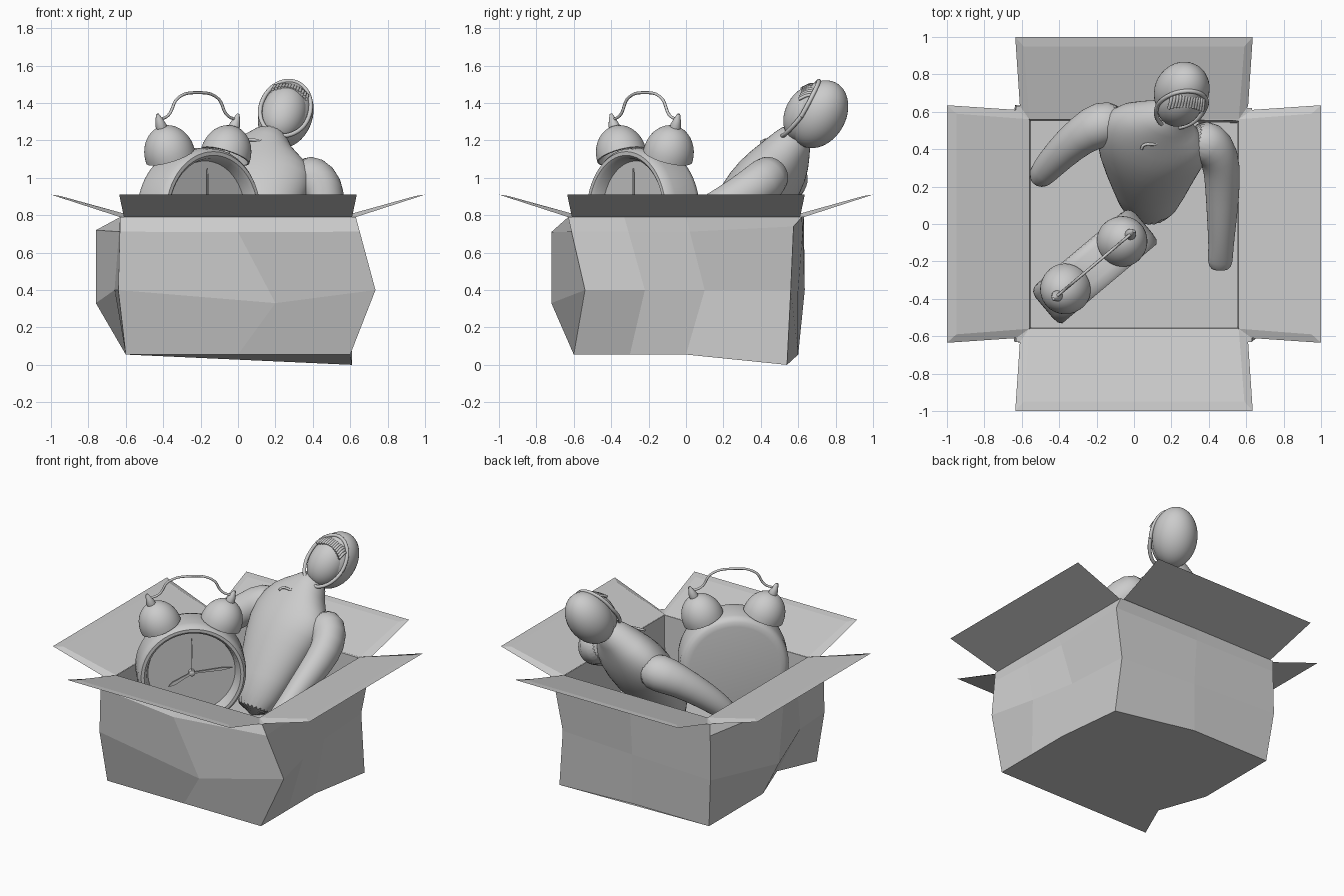
import bpy, bmesh, math
from mathutils import Vector, Matrix

if "Cube" in bpy.data.objects:
    bpy.data.objects.remove(bpy.data.objects["Cube"])


def loft(name, rings, smooth=0, matrix=None, closed_ends=True):
    """Skin a stack of equally sized rings and cap both ends."""
    bm = bmesh.new()
    vr = [[bm.verts.new(p) for p in r] for r in rings]
    n = len(rings[0])
    for a, b in zip(vr, vr[1:]):
        for i in range(n):
            j = (i + 1) % n
            bm.faces.new((a[i], a[j], b[j], b[i]))
    if closed_ends:
        bm.faces.new(vr[0])
        bm.faces.new(vr[-1])
    bmesh.ops.recalc_face_normals(bm, faces=bm.faces)
    me = bpy.data.meshes.new(name)
    bm.to_mesh(me)
    bm.free()
    ob = bpy.data.objects.new(name, me)
    bpy.context.collection.objects.link(ob)
    if matrix:
        ob.matrix_world = matrix
    if smooth:
        bpy.ops.object.select_all(action='DESELECT')
        ob.select_set(True)
        bpy.context.view_layer.objects.active = ob
        bpy.ops.object.shade_smooth_by_angle(angle=math.radians(smooth))
    return ob


def lathe(name, profile, matrix, n=48, smooth=35):
    """Revolve (radius, height) pairs about local z."""
    rings = [[(max(r, .002) * math.cos(2 * math.pi * i / n),
               max(r, .002) * math.sin(2 * math.pi * i / n), z) for i in range(n)]
             for r, z in profile]
    return loft(name, rings, smooth, matrix)


def limb(name, stations, side=(1, 0, 0), n=24):
    """Rounded body part: stations are (centre, half width, half depth)."""
    rings = []
    for k, (c, w, d) in enumerate(stations):
        a = Vector(stations[max(k - 1, 0)][0])
        b = Vector(stations[min(k + 1, len(stations) - 1)][0])
        t = (b - a).normalized()
        u = Vector(side)
        u = (u - t * u.dot(t)).normalized()
        v = t.cross(u)
        rings.append([Vector(c) + u * w * math.cos(2 * math.pi * i / n)
                      + v * d * math.sin(2 * math.pi * i / n) for i in range(n)])
    ob = loft(name, rings, 60)
    ob.modifiers.new("round", 'SUBSURF').levels = 1
    ob.modifiers["round"].render_levels = 1
    return ob


def wire(name, pts, r, matrix=None):
    cu = bpy.data.curves.new(name, 'CURVE')
    cu.dimensions = '3D'
    cu.bevel_depth = r
    cu.bevel_resolution = 2
    cu.use_fill_caps = True
    sp = cu.splines.new('BEZIER')
    sp.bezier_points.add(len(pts) - 1)
    for bp, p in zip(sp.bezier_points, pts):
        bp.co = p
        bp.handle_left_type = bp.handle_right_type = 'AUTO'
    ob = bpy.data.objects.new(name, cu)
    bpy.context.collection.objects.link(ob)
    if matrix:
        ob.matrix_world = matrix


def ellipsoid(name, centre, radii, axis):
    bpy.ops.mesh.primitive_uv_sphere_add(segments=40, ring_count=24)
    ob = bpy.context.object
    ob.name = name
    q = Vector((0, 0, 1)).rotation_difference(Vector(axis))
    ob.matrix_world = Matrix.LocRotScale(Vector(centre), q, Vector(radii))
    bpy.ops.object.shade_smooth_by_angle()


# battered box: ten points per ring, from inner floor over the rim to the base
top = [Vector((x, y, .79)) for x, y in
       [(-.63, -.63), (0, -.63), (.63, -.63), (.63, -.33), (.63, 0),
        (.63, .62), (0, .63), (-.63, .63), (-.63, 0), (-.63, -.33)]]
mid = [Vector(p) for p in
       [(-.64, -.63, .4), (.2, -.72, .33), (.735, -.54, .4), (.66, -.22, .4), (.6, .1, .4),
        (.57, .56, .4), (0, .6, .4), (-.635, .635, .4), (-.76, .05, .33), (-.66, -.33, .4)]]
base = [Vector(p) for p in
        [(-.6, -.6, .055), (0, -.6, .055), (.6, -.6, .055), (.6, -.3, .055), (.6, 0, .055),
         (.61, .54, 0), (0, .6, .055), (-.6, .6, .055), (-.6, 0, .055), (-.48, -.33, .055)]]
upper = [a.lerp(b, .2) for a, b in zip(top, mid)]
upper[1] = Vector((0, -.72, .71))
upper[5] = Vector((.63, .575, .74))
upper[8] = Vector((-.76, 0, .72))
rim = [Vector((p.x * .89, p.y * .89, .79)) for p in top]
floor = [Vector((p.x * .98, p.y * .98, .45)) for p in rim]
loft("box", [floor, rim, top, upper, mid, base])

# four open flaps
for i, side in enumerate(("front", "right", "back", "left")):
    under = [(-.635, -1, .91), (.635, -1, .91), (.61, -.63, .79), (-.61, -.63, .79)]
    over = [(-.59, -.95, .903), (.59, -.95, .903), (.56, -.56, .795), (-.56, -.56, .795)]
    loft(side + "_flap", [under, over], 0, Matrix.Rotation(i * math.pi / 2, 4, 'Z'))

# alarm clock, placed in its own turned frame
C = Matrix.Translation((-.215, -.22, .81)) @ Matrix.Rotation(math.radians(40), 4, 'Z')
lathe("clock_body", [(0, .06), (.28, .06), (.295, .115), (.31, .13), (.33, .13), (.345, .11),
                     (.35, .07), (.35, -.07), (.34, -.1), (.32, -.115), (.29, -.12), (0, -.12)],
      C @ Matrix.Rotation(math.pi / 2, 4, 'X'), 64)
for s, side in ((-1, "left"), (1, "right")):
    B = C @ Matrix.Translation((s * .195, 0, .315)) @ Matrix.Rotation(math.radians(s * 22), 4, 'Y')
    dome = [(.135 * math.cos(a), .16 * math.sin(a)) for a in
            [math.pi / 2 * k / 10 for k in range(11)]]
    lathe(side + "_bell", [(0, .12), (.08, .09), (.12, .015), (.127, -.012), (.135, -.01)] + dome, B)
    lathe(side + "_bell_post", [(.018, -.07), (.018, .12)], B, 12)
    lathe(side + "_bell_tip", [(.026, .14), (.03, .165), (.02, .2), (.008, .232), (0, .235)], B, 16)
wire("clock_handle", [(-.265, 0, .5), (-.205, 0, .525), (-.14, 0, .615), (0, 0, .645),
                      (.14, 0, .615), (.205, 0, .525), (.265, 0, .5)], .008, C)


# clock hands
def hand(name, x, z, w):
    d = Vector((x, 0, z))
    p = Vector((-z, 0, x)).normalized() * w
    o = [-d * .06 - p * .5, d * .8 - p, d, d * .8 + p, -d * .06 + p * .5]
    loft(name, [[v + Vector((0, -.075, 0)) for v in o],
                [v + Vector((0, -.085, 0)) for v in o]], 0, C)


hand("minute_hand", .26, .03, .009)
hand("hour_hand", -.15, -.09, .012)
hand("alarm_hand", 0, .24, .003)
lathe("hand_hub", [(.02, .05), (.02, .09), (.012, .095)],
      C @ Matrix.Rotation(math.pi / 2, 4, 'X'), 20)

# reclining figure
limb("torso", [((.07, .05, .44), .13, .12), ((.08, .19, .66), .2, .15),
               ((.08, .35, .86), .28, .19), ((.1, .45, 1.0), .32, .18),
               ((.13, .52, 1.11), .26, .14), ((.16, .56, 1.18), .13, .11),
               ((.2, .61, 1.25), .08, .08)], (.96, -.28, 0))
limb("right_arm", [((.3, .46, 1.03), .1, .1), ((.4, .44, 1.0), .13, .12),
                   ((.465, .36, .94), .105, .115), ((.475, .22, .86), .095, .1),
                   ((.47, .02, .76), .08, .085), ((.465, -.14, .68), .065, .06),
                   ((.46, -.2, .65), .07, .045), ((.46, -.25, .63), .05, .03)])
limb("left_arm", [((-.05, .55, 1.0), .1, .1), ((-.17, .54, 1.0), .13, .13),
                  ((-.28, .48, .95), .105, .105), ((-.4, .37, .84), .09, .09),
                  ((-.48, .28, .74), .075, .075), ((-.52, .23, .67), .06, .06)], (.6, -.8, 0))

# hooded head with a smooth face and fringe
axis = Vector((.1, .17, .3)).normalized()
ellipsoid("hood", (.255, .71, 1.34), (.145, .145, .195), axis)
ellipsoid("face", (.245, .65, 1.345), (.122, .118, .165), axis)
q = Vector((0, 0, 1)).rotation_difference(axis)
H = Matrix.LocRotScale(Vector((.25, .665, 1.343)), q, Vector((1, 1, 1)))
wire("hood_edge", [(.132 * math.cos(t), -.045 - .03 * abs(math.sin(t)) * (math.sin(t) < 0),
                    .178 * math.sin(t)) for t in [2 * math.pi * k / 24 for k in range(25)]], .012, H)
for k in range(13):
    x = -.09 + .015 * k
    z = .135 - 4 * x * x
    wire("hair_strand_%d" % k, [(x, -.02, z + .02), (x, -.062, z + .01), (x * 1.05, -.1, z - .035)], .009, H)

# drawcord at the collar
wire("drawcord", [(.04, .4, 1.19), (.05, .42, 1.2), (.12, .43, 1.2), (.2, .5, 1.21)], .008)
